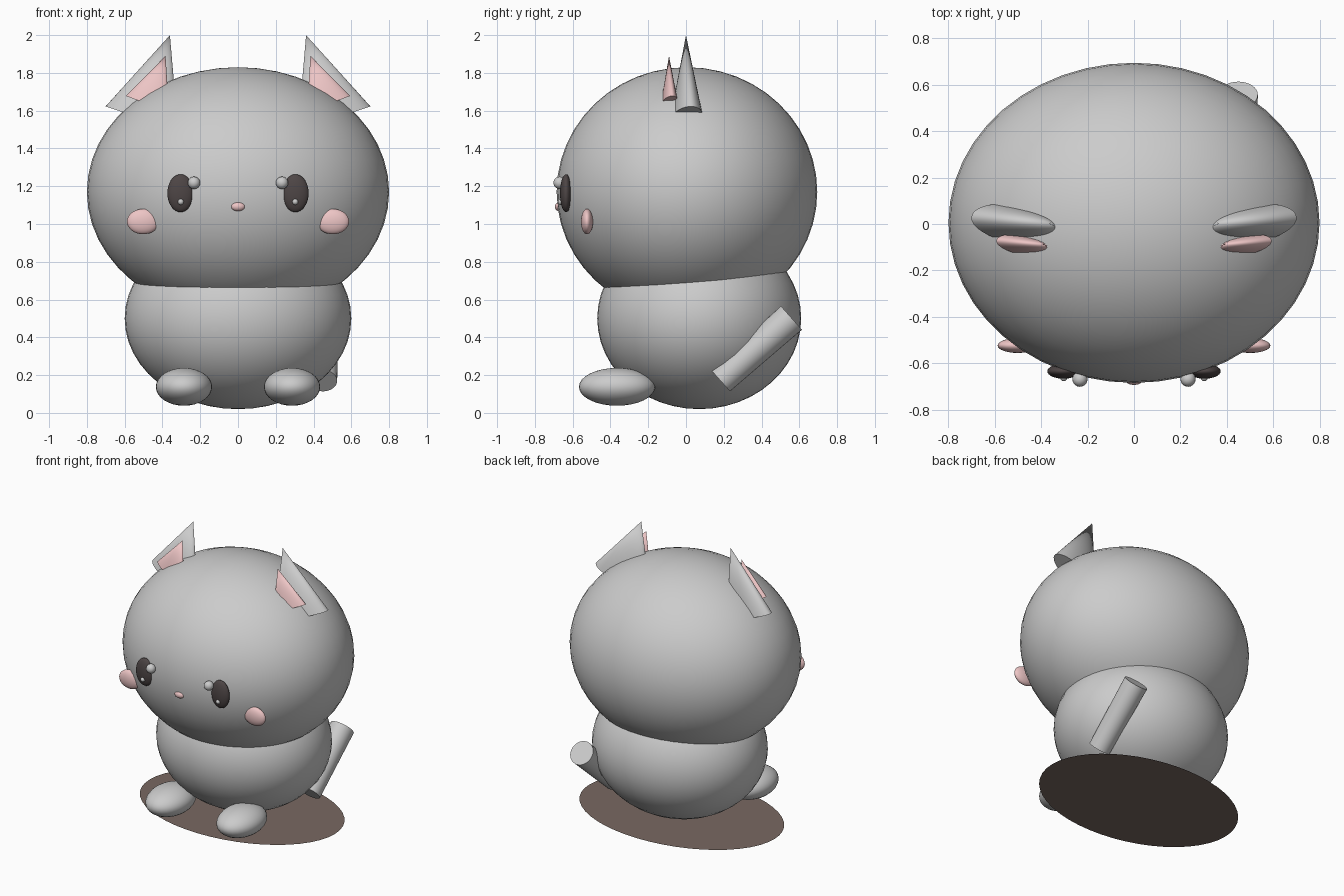
import bpy, math
from mathutils import Matrix, Vector

if "Cube" in bpy.data.objects:
    bpy.data.objects.remove(bpy.data.objects["Cube"])


def material(name, rgb):
    m = bpy.data.materials.new(name)
    m.diffuse_color = (*rgb, 1)
    m.use_nodes = True
    m.node_tree.nodes["Principled BSDF"].inputs["Base Color"].default_value = m.diffuse_color
    return m


PINK = material("pink", (0.85, 0.56, 0.56))
DARK = material("dark", (0.075, 0.06, 0.06))
BROWN = material("brown", (0.19, 0.14, 0.12))


def finish(name, mat):
    o = bpy.context.object
    o.name = name
    if mat:
        o.data.materials.append(mat)
    bpy.ops.object.shade_smooth_by_angle(angle=math.radians(40))
    return o


def ellipsoid(name, loc, size, mat=None, seg=32, rings=16):
    bpy.ops.mesh.primitive_uv_sphere_add(segments=seg, ring_count=rings, radius=1, location=loc)
    bpy.context.object.scale = size
    return finish(name, mat)


def ear_cone(name, s, base, tilt, radius, depth, height, mat=None):
    # flattened cone leaning inwards, outer edge turned slightly back
    bpy.ops.mesh.primitive_cone_add(vertices=32, radius1=1, radius2=0, depth=1)
    o = bpy.context.object
    o.data.transform(Matrix.Translation((0, 0, 0.5)))
    o.matrix_world = (Matrix.Translation((s * base[0], base[1], base[2]))
                      @ Matrix.Rotation(-s * math.radians(tilt), 4, 'Y')
                      @ Matrix.Rotation(s * math.radians(9), 4, 'Z')
                      @ Matrix.Diagonal((radius, depth, height, 1)))
    return finish(name, mat)


# body and head
ellipsoid("body", (0, 0.07, 0.50), (0.60, 0.54, 0.48), seg=48, rings=24)
ellipsoid("head", (0, 0.005, 1.17), (0.80, 0.69, 0.66), seg=48, rings=24)

# mirrored parts
for s, side in ((-1, "left"), (1, "right")):
    ear_cone(side + "_ear", s, (0.509, 0, 1.558), 18.6, 0.205, 0.082, 0.466)
    ear_cone(side + "_inner_ear", s, (0.479, -0.09, 1.635), 20.5, 0.124, 0.042, 0.272, PINK)
    ellipsoid(side + "_eye", (s * 0.304, -0.635, 1.163), (0.07, 0.032, 0.10), DARK)
    ellipsoid(side + "_eye_highlight", (s * 0.233, -0.669, 1.218), (0.033,) * 3, seg=16, rings=8)
    ellipsoid(side + "_eye_glint", (s * 0.303, -0.662, 1.117), (0.016,) * 3, seg=16, rings=8)
    ellipsoid(side + "_cheek", (s * 0.502, -0.524, 1.013), (0.086, 0.032, 0.067), PINK)
    ellipsoid(side + "_foot", (s * 0.286, -0.365, 0.138), (0.149, 0.202, 0.10))

# nose
ellipsoid("nose", (0, -0.672, 1.092), (0.037, 0.022, 0.024), PINK)

# tail: slanted, slightly widening rod beside the body
a, b = Vector((0.45, 0.183, 0.17)), Vector((0.45, 0.558, 0.503))
bpy.ops.mesh.primitive_cone_add(vertices=32, radius1=0.075, radius2=0.084,
                                depth=(b - a).length, location=(a + b) / 2,
                                rotation=(b - a).to_track_quat('Z', 'Y').to_euler())
finish("tail", None)

# flat oval base
bpy.ops.mesh.primitive_circle_add(vertices=48, radius=1, fill_type='NGON', location=(0, 0.048, 0))
bpy.context.object.scale = (0.745, 0.508, 1)
finish("base_disc", BROWN)
